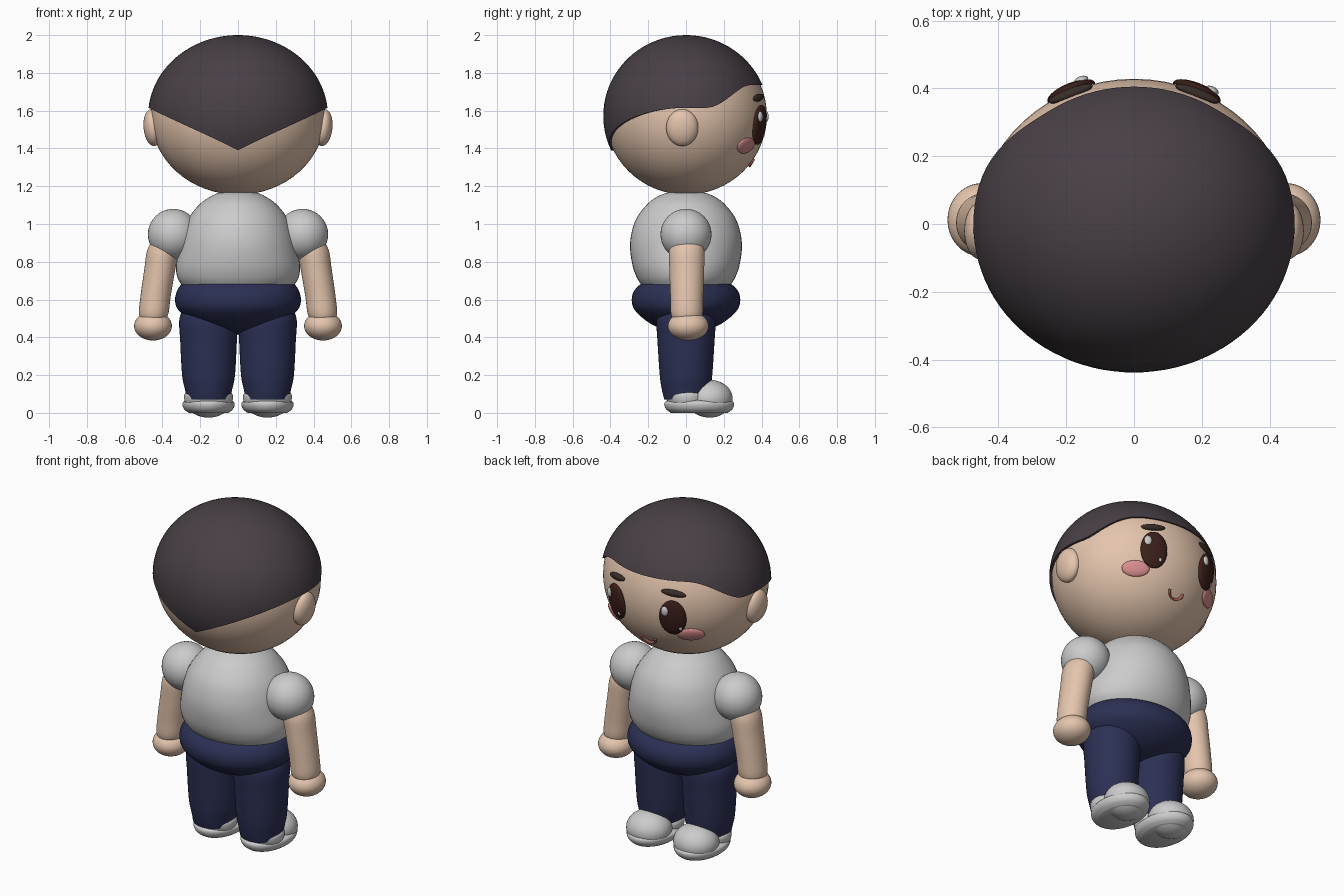
import bpy, bmesh, math
from mathutils import Vector, Matrix

if "Cube" in bpy.data.objects:
    bpy.data.objects.remove(bpy.data.objects["Cube"])


def material(name, rgb):
    m = bpy.data.materials.new(name)
    m.diffuse_color = (*rgb, 1)
    m.use_nodes = True
    m.node_tree.nodes["Principled BSDF"].inputs["Base Color"].default_value = m.diffuse_color
    return m


SKIN = material("skin", (0.78, 0.56, 0.42))
HAIR = material("hair", (0.065, 0.05, 0.06))
WHITE = material("white", (0.82, 0.82, 0.79))
NAVY = material("navy", (0.025, 0.03, 0.09))
EYE = material("eye_brown", (0.045, 0.014, 0.01))
BROW = material("brow", (0.04, 0.025, 0.02))
PINK = material("pink", (0.7, 0.27, 0.27))
LIP = material("lip", (0.35, 0.1, 0.09))

HEAD_C, HEAD_R = Vector((0, 0, 1.575)), Vector((0.462, 0.428, 0.42))


def finish(bm, name, mat):
    bmesh.ops.recalc_face_normals(bm, faces=bm.faces)
    me = bpy.data.meshes.new(name)
    bm.to_mesh(me)
    bm.free()
    me.materials.append(mat)
    ob = bpy.data.objects.new(name, me)
    bpy.context.collection.objects.link(ob)
    bpy.ops.object.select_all(action='DESELECT')
    ob.select_set(True)
    bpy.context.view_layer.objects.active = ob
    bpy.ops.object.shade_smooth_by_angle(angle=math.radians(50))
    return ob


def ellipsoid(name, c, r, mat, rot=Matrix(), seg=40):
    bm = bmesh.new()
    mtx = Matrix.Translation(c) @ rot @ Matrix.Diagonal((*r, 1))
    bmesh.ops.create_uvsphere(bm, u_segments=seg, v_segments=seg // 2, radius=1, matrix=mtx)
    return finish(bm, name, mat)


def spline(rows, steps=5):
    # Catmull-Rom resampling of a profile
    p = [Vector(r) for r in rows]
    p = [p[0]] + p + [p[-1]]
    out = []
    for i in range(1, len(p) - 2):
        a, b, c, d = p[i - 1:i + 3]
        for s in range(steps):
            t = s / steps
            out.append(0.5 * (2 * b + (c - a) * t + (2 * a - 5 * b + 4 * c - d) * t * t
                              + (3 * b - a - 3 * c + d) * t ** 3))
    return out + [p[-1]]


def loft(name, rows, mat, cy=0, n=48):
    # rows: (z, centre x, radius x, radius y)
    bm = bmesh.new()
    rings = []
    for z, cx, rx, ry in spline(rows):
        rings.append([bm.verts.new((cx + rx * math.cos(k * math.tau / n),
                                    cy + ry * math.sin(k * math.tau / n), z)) for k in range(n)])
    for a, b in zip(rings, rings[1:]):
        for k in range(n):
            bm.faces.new((a[k], a[(k + 1) % n], b[(k + 1) % n], b[k]))
    bm.faces.new(rings[0])
    bm.faces.new(rings[-1])
    return finish(bm, name, mat)


def on_face(x, z, lift=0):
    # point on the face side of the head and its outward normal
    dz = z - HEAD_C.z
    y = HEAD_R.y * math.sqrt(1 - (x / HEAD_R.x) ** 2 - (dz / HEAD_R.z) ** 2)
    nrm = Vector((x / HEAD_R.x ** 2, y / HEAD_R.y ** 2, dz / HEAD_R.z ** 2)).normalized()
    return Vector((x, y, z)) + nrm * lift, nrm


def face_patch(name, x, z, r, mat, lift=0, tilt=0):
    p, nrm = on_face(x, z, lift)
    rot = nrm.to_track_quat('Y', 'Z').to_matrix().to_4x4() @ Matrix.Rotation(tilt, 4, 'Y')
    ellipsoid(name, p, r, mat, rot, 28)


# Head
ellipsoid("head", HEAD_C, HEAD_R, SKIN, seg=64)


# Hair cap: shell with pointed nape and raised forehead hairline
def hairline(a):
    f = math.sin(a)                       # +1 at the face, -1 at the nape
    if f < 0:
        return 1.39 + 0.225 * abs(math.cos(a))
    t = min(max((f - 0.25) / 0.6, 0), 1)
    return 1.615 + 0.12 * t * t * (3 - 2 * t)


bm = bmesh.new()
N, M, HC = 96, 24, Vector((0, 0, 1.572))
HR = Vector((0.476, 0.438, 0.428))
top = bm.verts.new(HC + Vector((0, 0, HR.z)))
rows = []
for j in range(M + 1):
    row = []
    for k in range(N):
        a = k * math.tau / N
        edge = math.acos((hairline(a) - HC.z) / HR.z)
        t = edge * min(j + 1, M) / M
        s = 0.94 if j == M else 1         # last row turns in under the rim
        row.append(bm.verts.new((HR.x * s * math.sin(t) * math.cos(a),
                                 HR.y * s * math.sin(t) * math.sin(a),
                                 HC.z + HR.z * math.cos(t))))
    rows.append(row)
for k in range(N):
    q = (k + 1) % N
    bm.faces.new((top, rows[0][k], rows[0][q]))
    for a, b in zip(rows, rows[1:]):
        bm.faces.new((a[k], b[k], b[q], a[q]))
finish(bm, "hair", HAIR)

# Face details, ears
for s, side in ((1, "right"), (-1, "left")):
    face_patch(f"eye_{side}", s * 0.185, 1.525, (0.076, 0.024, 0.107), EYE)
    face_patch(f"eye_glint_{side}", s * 0.185 + 0.036, 1.568, (0.021, 0.012, 0.028), WHITE, 0.02)
    face_patch(f"eye_glint_small_{side}", s * 0.185 - 0.034, 1.47, (0.01, 0.008, 0.012), WHITE, 0.018)
    face_patch(f"eyebrow_{side}", s * 0.185, 1.668, (0.07, 0.016, 0.019), BROW, 0.004, s * 0.12)
    face_patch(f"cheek_{side}", s * 0.255, 1.415, (0.076, 0.016, 0.045), PINK)
    ellipsoid(f"ear_{side}", (s * 0.452, -0.02, 1.51), (0.048, 0.085, 0.098), SKIN,
              Matrix.Rotation(s * 0.1, 4, 'Y'))

# Smile: tube swept along an arc on the face
bm = bmesh.new()
rings = []
for i in range(17):
    a = math.pi * (1 + i / 16)
    p, nrm = on_face(0.045 * math.cos(a), 1.347 + 0.036 * math.sin(a), 0.003)
    out = Vector((math.cos(a), 0, math.sin(a)))
    rings.append([bm.verts.new(p + 0.008 * (out * math.cos(b) + nrm * math.sin(b)))
                  for b in (k * math.tau / 10 for k in range(10))])
for a, b in zip(rings, rings[1:]):
    for k in range(10):
        bm.faces.new((a[k], a[(k + 1) % 10], b[(k + 1) % 10], b[k]))
bm.faces.new(rings[0])
bm.faces.new(rings[-1])
finish(bm, "mouth", LIP)

# Shirt and trouser seat
loft("shirt", [(0.64, 0, 0.27, 0.21), (0.68, 0, 0.30, 0.238), (0.72, 0, 0.322, 0.262),
               (0.78, 0, 0.328, 0.283), (0.87, 0, 0.313, 0.296), (0.95, 0, 0.295, 0.289),
               (1.03, 0, 0.262, 0.262), (1.1, 0, 0.208, 0.21), (1.14, 0, 0.155, 0.16),
               (1.165, 0, 0.1, 0.1), (1.172, 0, 0.02, 0.02)], WHITE)
loft("trouser_seat", [(0.69, 0, 0.27, 0.21), (0.68, 0, 0.30, 0.242), (0.64, 0, 0.325, 0.278),
                      (0.59, 0, 0.333, 0.287), (0.54, 0, 0.312, 0.268), (0.48, 0, 0.235, 0.2),
                      (0.44, 0, 0.13, 0.115), (0.415, 0, 0.01, 0.01)], NAVY)

# Limbs and shoes
for s, side in ((1, "right"), (-1, "left")):
    ellipsoid(f"sleeve_{side}", (s * 0.342, 0, 0.945), (0.135, 0.135, 0.135), WHITE)
    loft(f"arm_{side}", [(0.93, s * 0.385, 0.06, 0.07), (0.86, s * 0.398, 0.083, 0.093),
                         (0.76, s * 0.414, 0.082, 0.092), (0.62, s * 0.436, 0.08, 0.087),
                         (0.52, s * 0.447, 0.077, 0.083), (0.47, s * 0.45, 0.05, 0.055)], SKIN, 0.004)
    ellipsoid(f"hand_{side}", (s * 0.45, 0.012, 0.46), (0.1, 0.108, 0.077), SKIN)
    x = s * 0.156
    loft(f"leg_{side}", [(0.07, x, 0.115, 0.115), (0.12, x, 0.124, 0.127), (0.2, x, 0.14, 0.139),
                         (0.38, x, 0.15, 0.151), (0.5, x, 0.154, 0.156), (0.57, x, 0.12, 0.13)], NAVY)
    loft(f"shoe_sole_{side}", [(0, x, 0.105, 0.15), (0.018, x, 0.128, 0.174), (0.042, x, 0.138, 0.185),
                               (0.06, x, 0.132, 0.178), (0.07, x, 0.1, 0.14)], WHITE, 0.07)
    ellipsoid(f"shoe_toe_{side}", (x, 0.125, 0.075), (0.128, 0.122, 0.1), WHITE)
    loft(f"shoe_heel_{side}", [(0.05, x, 0.122, 0.1), (0.07, x, 0.128, 0.108), (0.095, x, 0.128, 0.11),
                               (0.112, x, 0.118, 0.1)], WHITE, 0.005)
